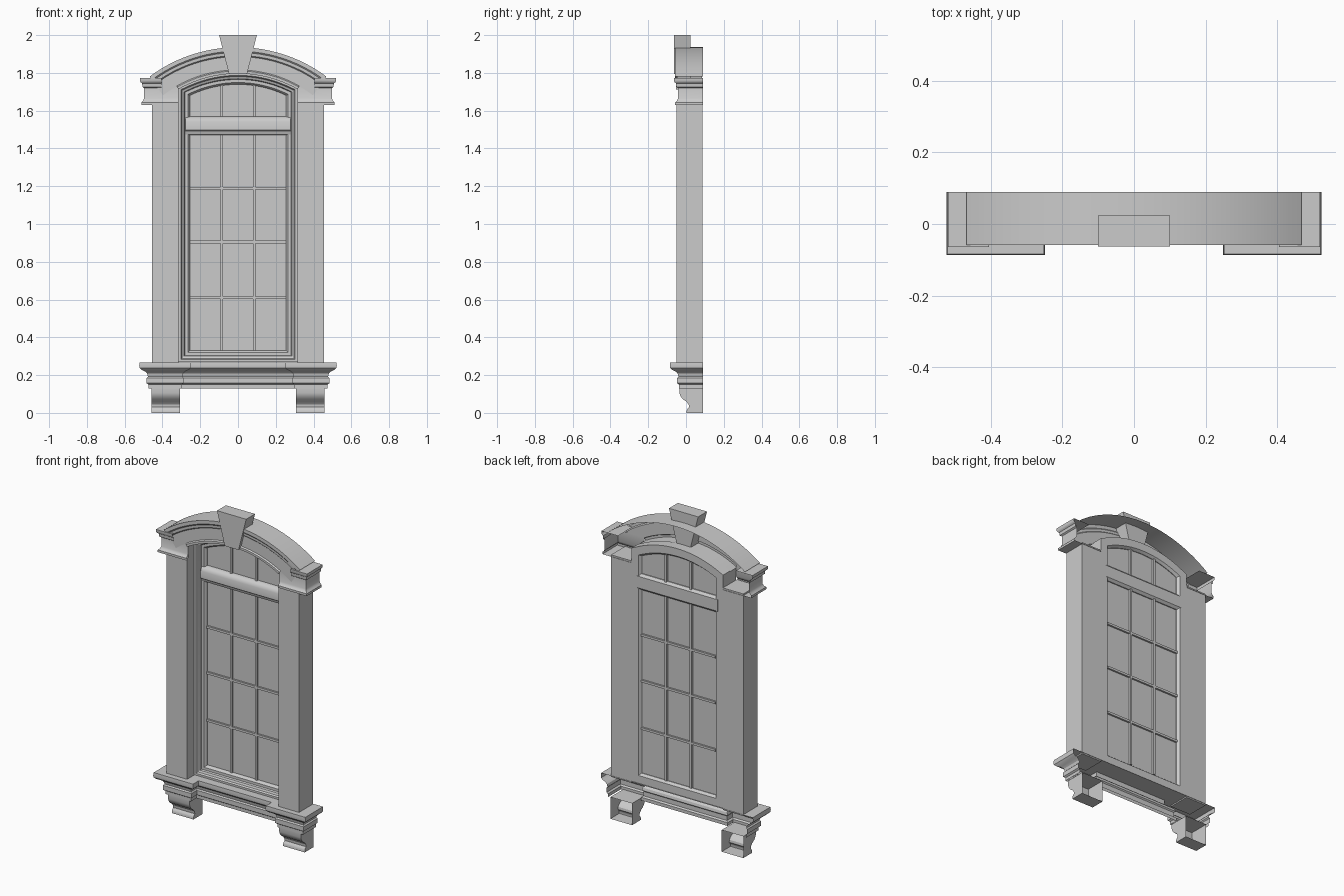
import bpy, bmesh, math
from mathutils import Vector

if "Cube" in bpy.data.objects:
    bpy.data.objects.remove(bpy.data.objects["Cube"])


def finish(name, bm, mirror=False, smooth=False):
    bmesh.ops.recalc_face_normals(bm, faces=bm.faces)
    me = bpy.data.meshes.new(name)
    bm.to_mesh(me)
    bm.free()
    ob = bpy.data.objects.new(name, me)
    bpy.context.collection.objects.link(ob)
    if mirror:
        ob.modifiers.new("mirror", 'MIRROR')
    if smooth:
        bpy.ops.object.select_all(action='DESELECT')
        ob.select_set(True)
        bpy.context.view_layer.objects.active = ob
        bpy.ops.object.shade_smooth_by_angle(angle=math.radians(30))
    return ob


def sweep(name, path, prof, plan=True, loop=False, solid=False,
          cap_low=None, cap_top=None, mirror=False):
    """Mitred sweep. prof = (outward offset, third coordinate).
    plan=True: path is in XY; otherwise the path is in XZ."""
    pts = [Vector(p) for p in path]
    n = len(pts)
    to3 = (lambda p, t: (p.x, p.y, t)) if plan else (lambda p, t: (p.x, t, p.y))

    def normal(i):
        d = (pts[(i + 1) % n] - pts[i % n]).normalized()
        return Vector((d.y, -d.x))

    bm = bmesh.new()
    rings = []
    for i, p in enumerate(pts):
        a = normal(i - 1) if (loop or i > 0) else normal(i)
        b = normal(i) if (loop or i < n - 1) else a
        m = (a + b) / (1 + a.dot(b))
        rings.append([bm.verts.new(to3(p + m * o, t)) for o, t in prof])
    k = len(prof)
    for i in range(n if loop else n - 1):
        r, s = rings[i], rings[(i + 1) % n]
        for j in range(k if solid else k - 1):
            bm.faces.new((r[j], s[j], s[(j + 1) % k], r[(j + 1) % k]))
    if solid and not loop:
        bm.faces.new(rings[0])
        bm.faces.new(rings[-1])
    for cap, j in ((cap_low, 0), (cap_top, k - 1)):
        if cap is not None:
            extra = [bm.verts.new((x, y, prof[j][1])) for x, y in cap]
            bm.faces.new([r[j] for r in rings] + extra)
    return finish(name, bm, mirror, True)


def box(name, x, y, z, mirror=False):
    bm = bmesh.new()
    bmesh.ops.create_cube(bm, size=1)
    for v in bm.verts:
        v.co = [a + (b - a) * (c + .5) for (a, b), c in zip((x, y, z), v.co)]
    return finish(name, bm, mirror)


def prism(name, outline, axis, lo, hi, mirror=False, smooth=False, back=True):
    """Extrude a 2D outline along 'x' (outline YZ) or 'y' (outline XZ)."""
    bm = bmesh.new()
    put = (lambda p, t: (t, *p)) if axis == 'x' else (lambda p, t: (p[0], t, p[1]))
    a = [bm.verts.new(put(p, lo)) for p in outline]
    b = [bm.verts.new(put(p, hi)) for p in outline]
    bm.faces.new(a)
    bm.faces.new(b)
    n = len(a)
    for i in range(n if back else n - 1):
        bm.faces.new((a[i], a[(i + 1) % n], b[(i + 1) % n], b[i]))
    return finish(name, bm, mirror, smooth)


CZ = 1.154   # common centre height of all arcs


def arc(r, half_angle, n=24):
    h = math.radians(half_angle)
    return [(r * math.sin(h - 2 * h * i / n), CZ + r * math.cos(h - 2 * h * i / n))
            for i in range(n + 1)]


# Pilasters
box("pilaster", (.315, .455), (-.05, .087), (.26, 1.64), True)

# Sill with projecting ends, open underneath
half = [(.315, .035), (.315, -.02), (.457, -.02), (.457, .09)]
sill_path = [(-x, y) for x, y in reversed(half)] + half
sweep("sill", sill_path,
      [(.017, .13), (.017, .15), (.027, .157), (.027, .185), (.02, .192), (.024, .208),
       (.036, .22), (.054, .228), (.064, .238), (.066, .25), (.064, .268)],
      cap_top=[])

# Scrolled corbels, open at the back
prism("corbel", [(.09, .135), (-.035, .135), (-.035, .105), (-.03, .09), (-.018, .073),
                 (.002, .06), (.014, .045), (.016, .03), (.008, .022), (.003, .012),
                 (.003, 0), (.09, 0)],
      'x', .308, .457, True, True, back=False)

# Impost blocks above the pilasters
front = [(.315, -.042), (.497, -.042), (.497, .09)]
sweep("impost_frieze", front,
      [(.015, 1.63), (.015, 1.644), (.006, 1.652), (0, 1.665), (0, 1.735)],
      cap_low=[(.315, .09)], mirror=True)
sweep("impost_cornice", [(.405, -.042), (.497, -.042), (.497, .09)],
      [(0, 1.72), (.009, 1.726), (.011, 1.745), (.018, 1.75), (.022, 1.758), (.022, 1.772)],
      cap_top=[(.405, .09)], mirror=True)
sweep("impost_return", [(.315, .06), (.315, -.042)], [(0, 1.63), (0, 1.715)], mirror=True)

# Segmental arch: inner band with soffit, then frieze and cornice
sweep("arch_band", arc(.642, 29.4), [(0, .035), (0, -.052), (.014, -.052), (.02, -.044)],
      plan=False)
sweep("arch_cornice", arc(.642, 37),
      [(.018, -.044), (.09, -.044), (.096, -.051), (.112, -.052), (.119, -.058),
       (.14, -.058), (.14, .09)], plan=False)

# Keystone
prism("keystone", [(-.1, 2), (.1, 2), (.048, 1.795), (-.048, 1.795)], 'y', -.063, .024)

# Window frame around an arched opening
opening = [(-.255, .33), (.255, .33)] + arc(.585, 25.84)
sweep("window_frame", opening,
      [(.06, .085), (.06, .02), (.048, .02), (.042, .03), (.03, .035), (.026, .045),
       (.01, .045), (.003, .052), (0, .06), (0, .07), (.012, .085)],
      plan=False, loop=True, solid=True)

# Transom bar
sweep("transom", [(.278, 1.52), (-.278, 1.52)],
      [(-.05, .058), (-.045, .045), (-.03, .04), (-.022, .03), (.022, .03), (.036, .036),
       (.045, .045), (.05, .058), (.05, .072), (.036, .086), (-.036, .086), (-.05, .072)],
      plan=False, solid=True)

# Glass sheet
bm = bmesh.new()
bm.faces.new([bm.verts.new((x, .066, z)) for x, z in opening])
finish("glass", bm)

# Glazing bars
box("vertical_bar", (.079, .093), (.054, .078), (.33, 1.735), True)
for i, z in enumerate((.61, .905, 1.19)):
    box(f"horizontal_bar_{i + 1}", (-.255, .255), (.055, .077), (z - .007, z + .007))
